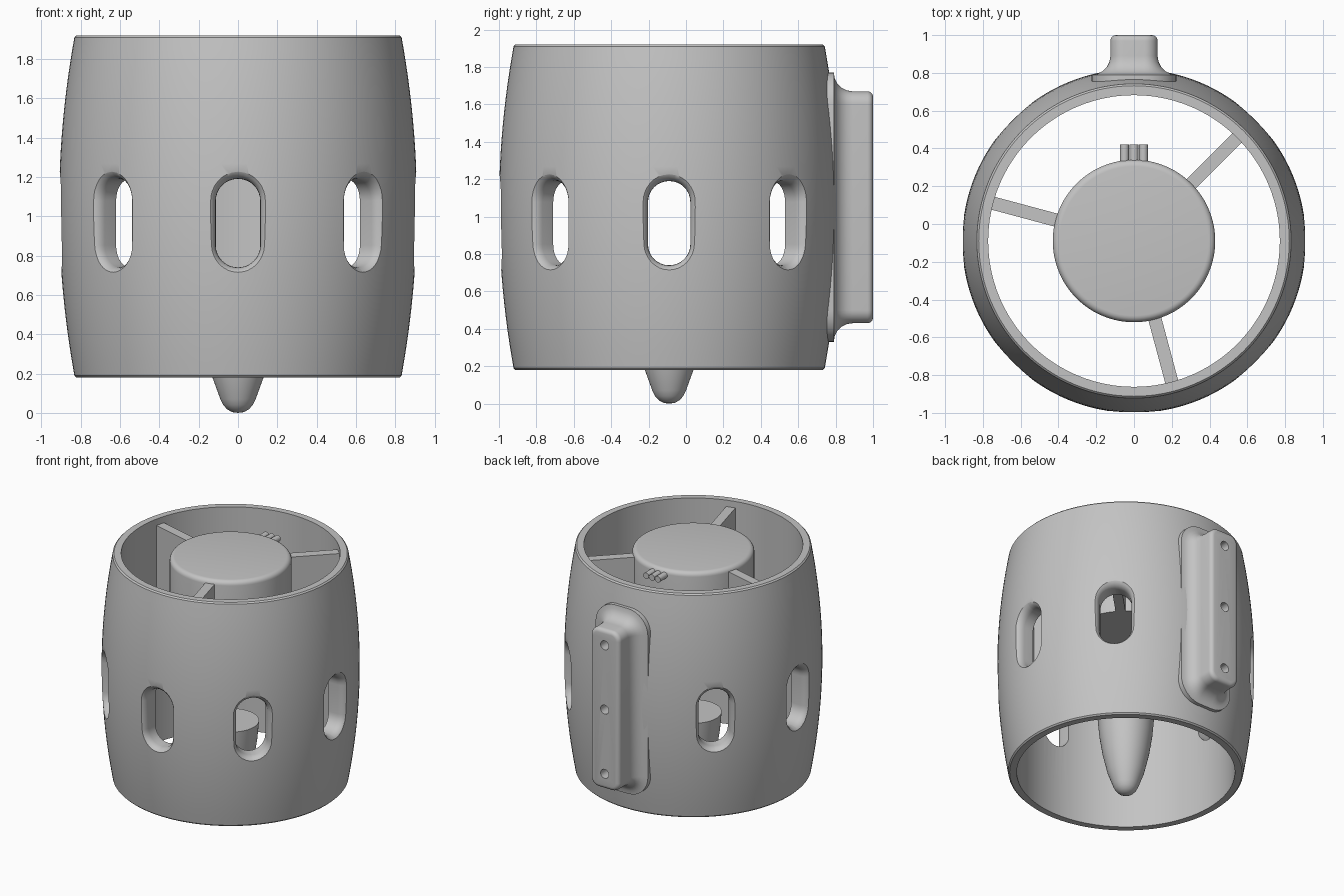
import bpy, bmesh, math
from mathutils import Vector, Matrix

cube = bpy.data.objects.get("Cube")
if cube:
    bpy.data.objects.remove(cube, do_unlink=True)

AXIS_Y = -0.09      # the duct axis stands slightly forward of centre
MID_Z = 1.05

grey = bpy.data.materials.new("plain grey")
grey.use_nodes = True
grey.diffuse_color = (0.55, 0.55, 0.55, 1)
grey.node_tree.nodes["Principled BSDF"].inputs["Base Color"].default_value = grey.diffuse_color


def finish(name, bm):
    bmesh.ops.remove_doubles(bm, verts=bm.verts, dist=1e-5)
    bmesh.ops.recalc_face_normals(bm, faces=bm.faces)
    me = bpy.data.meshes.new(name)
    bm.to_mesh(me)
    bm.free()
    me.materials.append(grey)
    ob = bpy.data.objects.new(name, me)
    bpy.context.collection.objects.link(ob)
    return ob


def smooth(ob, angle=35):
    bpy.ops.object.select_all(action='DESELECT')
    ob.select_set(True)
    bpy.context.view_layer.objects.active = ob
    bpy.ops.object.shade_smooth_by_angle(angle=math.radians(angle))


def lathe(name, profile, closed=False, steps=96):
    """Revolve (radius, z) points about the duct axis."""
    bm = bmesh.new()
    vs = [bm.verts.new((r, AXIS_Y, z)) for r, z in profile]
    pairs = list(zip(vs, vs[1:])) + ([(vs[-1], vs[0])] if closed else [])
    edges = [bm.edges.new(p) for p in pairs]
    bmesh.ops.spin(bm, geom=vs + edges, cent=(0, AXIS_Y, 0), axis=(0, 0, 1),
                   angle=math.tau, steps=steps, use_merge=True)
    return finish(name, bm)


def rounded_outline(half_w, half_h, r, seg=8):
    pts = []
    for k, (sx, sz) in enumerate([(1, 1), (-1, 1), (-1, -1), (1, -1)]):
        for i in range(seg + 1):
            a = math.pi / 2 * (k + i / seg)
            pts.append((sx * (half_w - r) + r * math.cos(a),
                        sz * (half_h - r) + r * math.sin(a)))
    return pts


def loft(name, half_w, half_h, r, z, layers, azimuth):
    """Stack rounded rectangles outward; each layer is (distance, growth)."""
    bm = bmesh.new()
    a = math.radians(azimuth)
    out = Vector((math.cos(a), math.sin(a), 0))
    side = Vector((-out.y, out.x, 0))
    base = Vector((0, AXIS_Y, z))
    rings = []
    for d, g in layers:
        rings.append([bm.verts.new(base + out * d + side * u + Vector((0, 0, v)))
                      for u, v in rounded_outline(half_w + g, half_h + g, r + g)])
    for lo, hi in zip(rings, rings[1:]):
        for i in range(len(lo)):
            j = (i + 1) % len(lo)
            bm.faces.new((lo[i], lo[j], hi[j], hi[i]))
    bm.faces.new(rings[0])
    bm.faces.new(rings[-1])
    return finish(name, bm)


def cut(ob, cutters):
    """Subtract the cutters, bake the result and discard them."""
    for c in cutters:
        c.hide_render = True
        m = ob.modifiers.new("cut", 'BOOLEAN')
        m.operation, m.solver, m.object = 'DIFFERENCE', 'EXACT', c
    dg = bpy.context.evaluated_depsgraph_get()
    me = bpy.data.meshes.new_from_object(ob.evaluated_get(dg))
    ob.modifiers.clear()
    ob.data = me
    for c in cutters:
        bpy.data.objects.remove(c, do_unlink=True)


# Barrel-shaped duct with a straight bore
outer = []
for i in range(25):
    t = -1 + i / 12
    outer.append((0.91 - 0.08 * t * t, MID_Z + 0.87 * t))
outer[0] = (0.822, 0.18)
outer[-1] = (0.822, 1.92)
outer.insert(1, (0.832, 0.19))
outer.insert(-1, (0.832, 1.91))
duct = lathe("duct_shell", outer + [(0.772, 1.92), (0.772, 0.18)], closed=True, steps=128)

# Seven rounded slots with softened outer rims; none behind the mounting rail
flare = [(0.6, 0)] + [(0.92 - 0.08 * math.cos(a), 0.08 * (1 - math.sin(a)))
                      for a in (math.radians(90 - 15 * k) for k in range(5, -1, -1))]
flare = [(0.6, 0)] + [(0.845 + 0.07 * math.sin(math.radians(15 * k)),
                       0.07 * (1 - math.cos(math.radians(15 * k)))) for k in range(7)]
flare.append((1.0, 0.075))
slots = [loft("slot_cutter", 0.113, 0.225, 0.112, 0.965, flare, 45 * k)
         for k in range(8) if k != 2]
cut(duct, slots)
smooth(duct)

# Mounting rail with a filleted foot and three screw holes
foot = [(0.81, 0.1)] + [(0.88 + 0.1 * (1 - math.cos(math.radians(18 * k))),
                         0.1 * (1 - math.sin(math.radians(18 * k)))) for k in range(6)]
edge = [(1.06 + 0.03 * math.sin(math.radians(22.5 * k)),
         -0.03 * (1 - math.cos(math.radians(22.5 * k)))) for k in range(5)]
rail = loft("mounting_rail", 0.125, 0.62, 0.07, MID_Z, foot + edge, 90)
holes = [loft("hole_cutter", 0.035, 0.035, 0.0349, MID_Z + dz, [(0.93, 0), (1.2, 0)], 90)
         for dz in (-0.5, 0, 0.5)]
cut(rail, holes)
smooth(rail)

# Motor housing in the upper duct
lip = [(0.395 + 0.035 * math.cos(math.radians(18 * k)),
        1.865 + 0.035 * math.sin(math.radians(18 * k))) for k in range(6)]
smooth(lathe("motor_housing", [(0, 1.25), (0.43, 1.25)] + lip + [(0, 1.9)]))

# Three vanes holding the housing
for n, azimuth in enumerate((45, 165, 285)):
    bm = bmesh.new()
    bmesh.ops.create_cube(bm, size=1, matrix=Matrix.Translation((0, AXIS_Y, 0))
                          @ Matrix.Rotation(math.radians(azimuth), 4, 'Z')
                          @ Matrix.Translation((0.59, 0, 1.56))
                          @ Matrix.Diagonal((0.38, 0.07, 0.62, 1)))
    finish(f"support_vane_{n + 1}", bm)

# Three motor leads
for n, x in enumerate((-0.05, 0, 0.05)):
    bm = bmesh.new()
    bmesh.ops.create_cone(bm, cap_ends=True, segments=20, radius1=0.024, radius2=0.024,
                          depth=0.14, matrix=Matrix.Translation((x, 0.35, 1.855))
                          @ Matrix.Rotation(math.pi / 2, 4, 'X'))
    smooth(finish(f"motor_lead_{n + 1}", bm))

# Tail cone below, flat on top with a rounded tip
smooth(lathe("tail_cone", [(0, 0), (0.03, 0.004), (0.055, 0.018), (0.075, 0.04),
                           (0.09, 0.07), (0.13, 0.18), (0.165, 0.33), (0.188, 0.48),
                           (0.2, 0.62), (0, 0.62)], steps=64))
